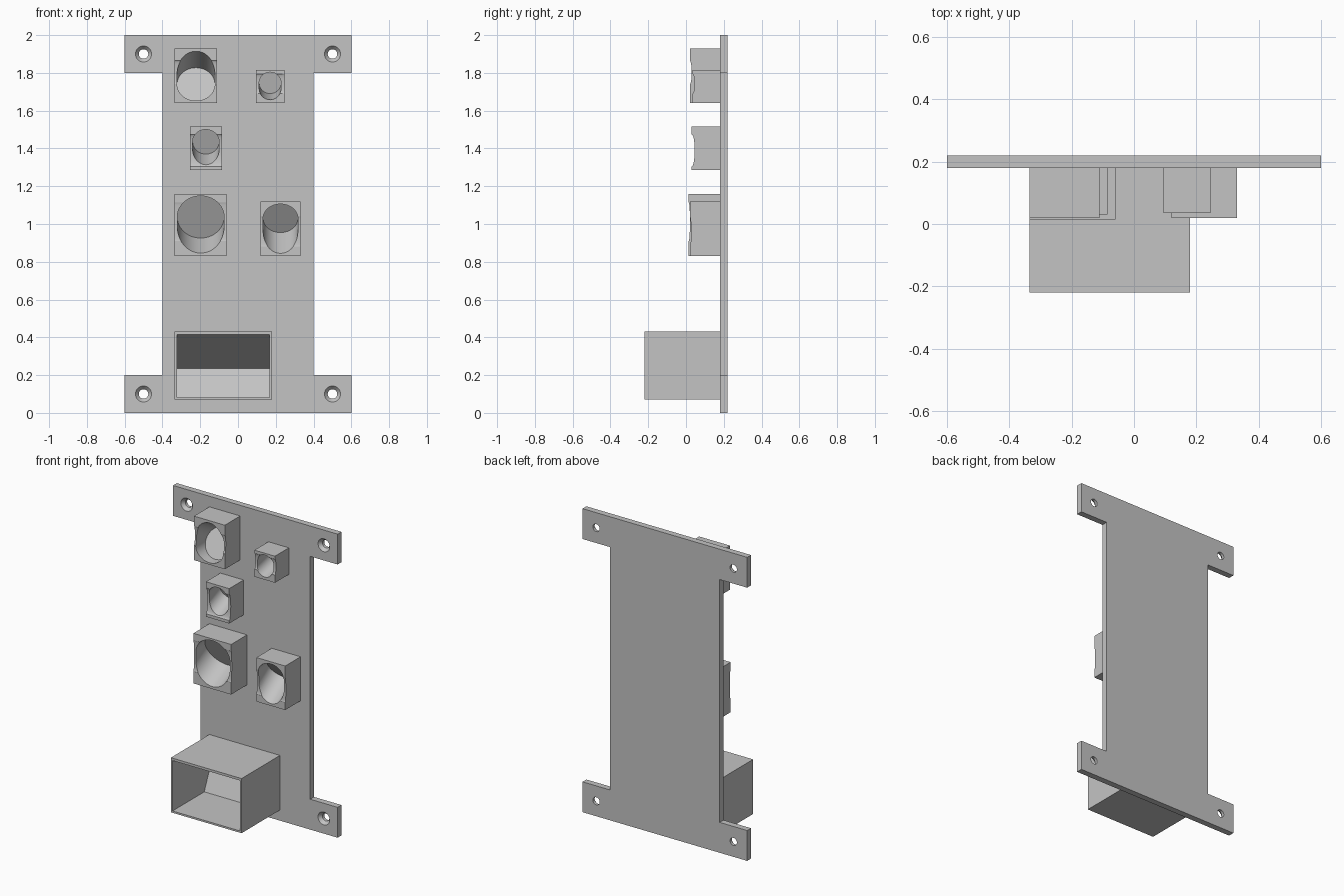
import bpy, bmesh
from math import sin, cos, pi, radians
from mathutils import Vector

if "Cube" in bpy.data.objects:
    bpy.data.objects.remove(bpy.data.objects["Cube"])

grey = bpy.data.materials.new("light grey")
grey.use_nodes = True
grey.diffuse_color = (0.55, 0.55, 0.55, 1)
grey.node_tree.nodes["Principled BSDF"].inputs["Base Color"].default_value = grey.diffuse_color

PLATE_FRONT, PLATE_BACK = 0.18, 0.22


def finish(name, bm):
    bmesh.ops.recalc_face_normals(bm, faces=bm.faces)
    mesh = bpy.data.meshes.new(name)
    bm.to_mesh(mesh)
    bm.free()
    mesh.materials.append(grey)
    obj = bpy.data.objects.new(name, mesh)
    bpy.context.collection.objects.link(obj)
    return obj


def hull(name, points):
    """Convex solid around the given points."""
    bm = bmesh.new()
    for p in points:
        bm.verts.new(p)
    bmesh.ops.convex_hull(bm, input=bm.verts)
    bmesh.ops.dissolve_limit(bm, angle_limit=0.01, verts=bm.verts, edges=bm.edges)
    return finish(name, bm)


def box(name, x0, x1, y0, y1, z0, z1):
    return hull(name, [(x, y, z) for x in (x0, x1) for y in (y0, y1) for z in (z0, z1)])


def ring(centre, u, v, n=64):
    return [Vector(centre) + Vector(u) * cos(2 * pi * i / n) + Vector(v) * sin(2 * pi * i / n)
            for i in range(n)]


def cut(target, cutter):
    cutter.hide_render = True
    mod = target.modifiers.new("cut", 'BOOLEAN')
    mod.operation = 'DIFFERENCE'
    mod.solver = 'EXACT'
    mod.object = cutter
    select(target)
    bpy.ops.object.modifier_apply(modifier=mod.name)
    bpy.data.objects.remove(cutter)


def select(obj):
    bpy.ops.object.select_all(action='DESELECT')
    obj.select_set(True)
    bpy.context.view_layer.objects.active = obj


def smooth(obj):
    select(obj)
    bpy.ops.object.shade_smooth_by_angle(angle=radians(25))


# Back plate with four mounting ears
half = [(0.6, 0), (0.6, 0.2), (0.4, 0.2), (0.4, 1.8), (0.6, 1.8), (0.6, 2)]
outline = half + [(-x, z) for x, z in reversed(half)]
bm = bmesh.new()
face = bm.faces.new([bm.verts.new((x, PLATE_FRONT, z)) for x, z in outline])
side = bmesh.ops.extrude_face_region(bm, geom=[face])
bmesh.ops.translate(bm, vec=(0, PLATE_BACK - PLATE_FRONT, 0),
                    verts=[v for v in side["geom"] if isinstance(v, bmesh.types.BMVert)])
plate = finish("back_plate", bm)

# Countersunk screw holes
for x in (-0.5, 0.5):
    for z in (0.1, 1.9):
        for rings in (((0.025, 0.1), (0.025, 0.3)), ((0.051, 0.17), (0.025, 0.201))):
            pts = []
            for r, y in rings:
                pts += ring((x, y, z), (r, 0, 0), (0, 0, r), 32)
            cut(plate, hull("hole_cutter", pts))
smooth(plate)


def holder(name, x0, x1, z0, z1, front, r, seat_z, tilt, g0, g1, depth):
    """Block with a tilted round socket and a shallow groove across its front."""
    block = box(name, x0, x1, front, PLATE_FRONT, z0, z1)
    # Groove across the front
    mid, gh = (g0 + g1) / 2, (g1 - g0) / 2
    pts = []
    for x in (x0 - 0.1, x1 + 0.1):
        pts += ring((x, front, mid), (0, depth, 0), (0, 0, gh), 48)
    cut(block, hull("groove_cutter", pts))
    # Socket: flat tilted seat, open straight ahead and along its own axis
    a = radians(tilt)
    seat = ring(((x0 + x1) / 2, PLATE_FRONT - 0.003 - r * sin(abs(a)), seat_z),
                (r, 0, 0), (0, -r * sin(a), r * cos(a)))
    reach = 0.3
    ahead = Vector((0, -reach, 0))
    axis = Vector((0, -reach, -reach * sin(a) / cos(a)))
    cut(block, hull("socket_cutter", seat + [p + ahead for p in seat] + [p + axis for p in seat]))
    smooth(block)


holder("upper_right_holder", -0.335, -0.11, 1.64, 1.93, 0.02, 0.1, 1.74, -29, 1.74, 1.865, 0.01)
holder("upper_left_holder", 0.095, 0.245, 1.64, 1.815, 0.035, 0.058, 1.747, 13, 1.69, 1.795, 0.01)
holder("middle_right_holder", -0.255, -0.085, 1.285, 1.515, 0.03, 0.07, 1.435, 22, 1.305, 1.475, 0.016)
holder("lower_right_holder", -0.335, -0.06, 0.83, 1.16, 0.014, 0.124, 1.037, 26, 0.91, 1.115, 0.007)
holder("lower_left_holder", 0.12, 0.33, 0.83, 1.12, 0.02, 0.092, 1.03, 35, 0.88, 1.04, 0.007)

# Large open bin with a sloping roof and back
bin_box = box("bin", -0.335, 0.18, -0.22, PLATE_FRONT, 0.07, 0.43)
pocket = [(0.177, 0.235), (-0.3, 0.45), (-0.3, 0.082), (0.11, 0.082)]
cut(bin_box, hull("bin_cutter", [(x, y, z) for x in (-0.323, 0.168) for y, z in pocket]))
